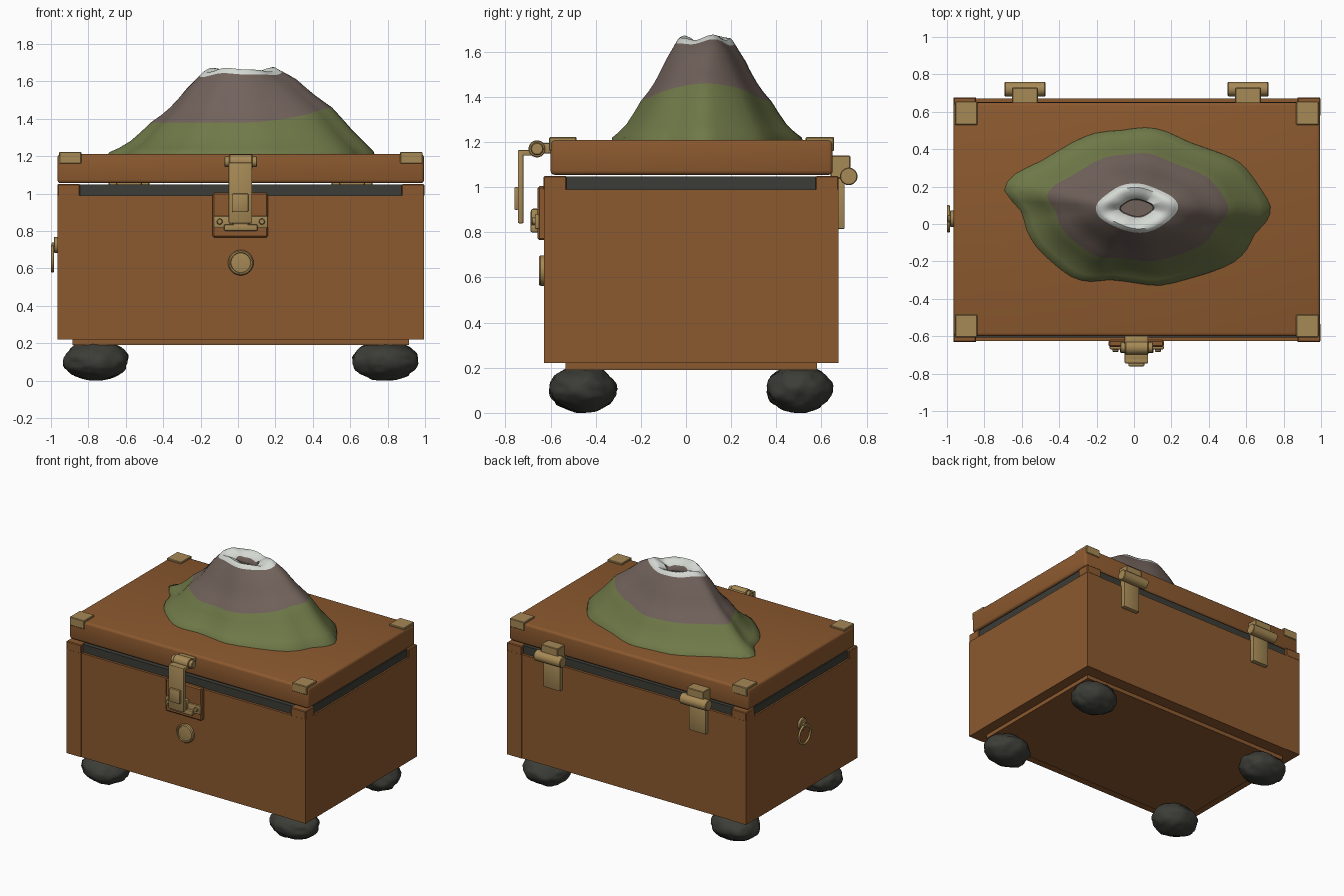
import bpy, bmesh, math
from mathutils import Vector, noise

if "Cube" in bpy.data.objects:
    bpy.data.objects.remove(bpy.data.objects["Cube"])


def material(name, rgb):
    m = bpy.data.materials.new(name)
    m.diffuse_color = (*rgb, 1)
    m.use_nodes = True
    m.node_tree.nodes["Principled BSDF"].inputs["Base Color"].default_value = m.diffuse_color
    return m


WOOD = material("wood_brown", (0.26, 0.10, 0.028))
BRASS = material("brass", (0.38, 0.25, 0.092))
STONE = material("charcoal", (0.045, 0.047, 0.038))
GRASS = material("grass_green", (0.16, 0.19, 0.065))
ROCK = material("rock_grey_brown", (0.165, 0.122, 0.104))
ASH = material("pale_ash", (0.66, 0.69, 0.65))


def finish(name, bm, mats, smooth=None):
    bmesh.ops.recalc_face_normals(bm, faces=bm.faces[:])
    me = bpy.data.meshes.new(name)
    bm.to_mesh(me)
    bm.free()
    for m in mats:
        me.materials.append(m)
    ob = bpy.data.objects.new(name, me)
    bpy.context.collection.objects.link(ob)
    if smooth:
        bpy.ops.object.select_all(action='DESELECT')
        ob.select_set(True)
        bpy.context.view_layer.objects.active = ob
        bpy.ops.object.shade_smooth_by_angle(angle=math.radians(smooth))
    return ob


def box(name, x, y, z, mat, bevel=0.0, segments=2):
    """Box from (min, max) ranges on each axis."""
    bm = bmesh.new()
    bmesh.ops.create_cube(bm, size=1)
    for v in bm.verts:
        v.co = Vector([(r[0] + r[1]) / 2 + c * (r[1] - r[0]) for r, c in zip((x, y, z), v.co)])
    if bevel:
        bmesh.ops.bevel(bm, geom=bm.edges[:], offset=bevel, segments=segments,
                        profile=0.5, affect='EDGES')
    return finish(name, bm, [mat], 35 if bevel else None)


def lathe(name, centre, axis, profile, mat, n=24):
    """Closed round part: (radius, distance) profile spun around an axis."""
    bm = bmesh.new()
    q = Vector((0, 0, 1)).rotation_difference(Vector(axis))
    rings = [[bm.verts.new(Vector(centre) + q @ Vector((r * math.cos(a), r * math.sin(a), d)))
              for a in (2 * math.pi * i / n for i in range(n))] for r, d in profile]
    for lo, hi in zip(rings, rings[1:]):
        for i in range(n):
            bm.faces.new((lo[i], lo[(i + 1) % n], hi[(i + 1) % n], hi[i]))
    bm.faces.new(rings[0])
    bm.faces.new(rings[-1])
    return finish(name, bm, [mat], 35)


def rod(name, centre, axis, r, length, mat):
    h, b = length / 2, min(0.004, r / 4)
    return lathe(name, centre, axis, [(r - b, -h), (r, -h + b), (r, h - b), (r - b, h)], mat)


X0, X1, Y0, Y1, XC = -0.965, 0.995, -0.63, 0.675, 0.015

# Chest body, bottom plate and dark seal under the lid
box("chest_body", (X0, X1), (Y0 + 0.004, Y1 - 0.004), (0.22, 0.99), WOOD)
box("bottom_plate", (-0.885, 0.915), (-0.535, 0.58), (0.19, 0.23), WOOD)
box("seal", (X0 + 0.012, X1 - 0.012), (Y0 + 0.022, Y1 - 0.022), (0.98, 1.048), STONE)

# Corner posts, post caps and brass lid corners
for sx, xr in (("left", (X0, -0.845)), ("right", (0.875, X1))):
    for sy, yr in (("front", (Y0, -0.53)), ("back", (0.575, Y1))):
        box(f"post_{sy}_{sx}", xr, yr, (0.22, 0.99), WOOD)
        box(f"post_cap_{sy}_{sx}", (xr[0] - 0.001, xr[1] + 0.001),
            (yr[0] - 0.001, yr[1] + 0.001), (0.985, 1.05), WOOD, 0.005, 1)
    cx = (-0.957, -0.837) if sx == "left" else (0.867, 0.987)
    box(f"lid_corner_front_{sx}", cx, (-0.606, -0.485), (1.16, 1.222), BRASS, 0.004, 1)
    box(f"lid_corner_back_{sx}", cx, (0.53, 0.656), (1.16, 1.222), BRASS, 0.004, 1)

# Lid
box("lid", (X0, X1), (-0.60, 0.65), (1.055, 1.21), WOOD, 0.018, 3)

# Lumpy stone feet
for k, (fx, fy) in enumerate([(-0.76, -0.457), (0.787, -0.457), (-0.76, 0.503), (0.787, 0.503)]):
    bm = bmesh.new()
    bmesh.ops.create_icosphere(bm, subdivisions=4, radius=1)
    for v in bm.verts:
        d = v.co.normalized()
        s = 0.97 + 0.09 * noise.noise(d * 1.8 + Vector((k * 7.3, 2, 5))) \
            + 0.05 * noise.noise(d * 4.5 + Vector((1, k * 3.1, 9)))
        v.co = Vector((fx + d.x * s * 0.178, fy + d.y * s * 0.15,
                       max(0.0, 0.106 + d.z * s * 0.108)))
    finish(f"stone_foot_{k + 1}", bm, [STONE], 60)

# Volcano: irregular base outline blended ring by ring into the crater
OUTLINE = [(-.70, .18), (-.64, .27), (-.50, .34), (-.34, .435), (-.21, .49), (-.07, .505),
           (.06, .52), (.17, .50), (.30, .44), (.47, .38), (.57, .33), (.63, .265), (.685, .185),
           (.735, .095), (.715, .015), (.65, -.055), (.61, -.135), (.54, -.205), (.43, -.255),
           (.30, -.295), (.14, -.333), (0, -.318), (-.13, -.302), (-.235, -.312), (-.34, -.285),
           (-.45, -.20), (-.53, -.12), (-.58, -.03), (-.61, .07)]
CRATER = Vector((0.015, 0.085))


def refine(pts):
    """Double a closed loop of points with smooth in-between points."""
    p = [Vector(q) for q in pts]
    n, out = len(p), []
    for i in range(n):
        out += [p[i], (9 * (p[i] + p[(i + 1) % n]) - p[i - 1] - p[(i + 2) % n]) / 16]
    return out


SLOPE = [(0, 1.19), (0.02, 1.22), (0.12, 1.243), (0.24, 1.28), (0.35, 1.33), (0.45, 1.38),
         (0.56, 1.42), (0.65, 1.46), (0.74, 1.51), (0.82, 1.56), (0.91, 1.605), (0.97, 1.635), (1, 1.65)]
MOUTH = [(0.9, 0.9, 1.662), (0.75, 0.72, 1.655), (0.45, 0.4, 1.63), (0.42, 0.36, 1.59)]

bm = bmesh.new()
loops = []
base = refine(OUTLINE)


def rim_wave(a):
    return 0.009 * math.sin(3 * a + 0.6) + 0.005 * math.sin(5 * a)


def crater_point(a, fx, fy):
    w = 1 + 0.05 * math.sin(4 * a + 1)
    return CRATER + Vector((0.197 * fx * w * math.cos(a), 0.118 * fy * w * math.sin(a)))


def angle_of(p):
    # Even out the angles so the elongated base maps onto the crater ellipse
    return math.atan2((p.y - 0.09) / 0.43, (p.x - 0.015) / 0.71)


for t, z in SLOPE:
    ring = []
    for p in base:
        a = angle_of(p)
        q = p.lerp(crater_point(a, 1, 1), t)
        lift = 0.32 * t * (1 - t) * max(0, math.cos(a)) ** 2
        ring.append(bm.verts.new((q.x, q.y, z + lift + rim_wave(a) * t ** 4)))
    loops.append(ring)
for fx, fy, z in MOUTH:
    ring = []
    for p in base:
        a = angle_of(p)
        q = crater_point(a, fx, fy)
        ring.append(bm.verts.new((q.x, q.y, z + rim_wave(a))))
    loops.append(ring)
n = len(base)
for k, (lo, hi) in enumerate(zip(loops, loops[1:])):
    for i in range(n):
        f = bm.faces.new((lo[i], lo[(i + 1) % n], hi[(i + 1) % n], hi[i]))
        # grass below, rock above, ash on the rim, rock inside the mouth
        f.material_index = 0 if k < 5 else 1 if k < 11 else 2 if k < 15 else 1
bm.faces.new(loops[0])
bm.faces.new(loops[-1]).material_index = 1
finish("volcano", bm, [GRASS, ROCK, ASH], 60)

# Front latch: backing, catch, loop, hanging strap and pivot
box("latch_backing", (-0.135, 0.16), (-0.657, -0.62), (0.765, 1.005), WOOD, 0.008, 1)
box("catch_plate", (-0.13, 0.16), (-0.67, -0.65), (0.815, 0.88), BRASS, 0.006)
box("catch_loop", (-0.075, 0.105), (-0.69, -0.65), (0.80, 0.835), BRASS, 0.008)
box("catch_block", (-0.03, 0.06), (-0.688, -0.65), (0.82, 0.905), BRASS, 0.012)
for s in (-1, 1):
    rod("catch_screw", (XC + s * 0.113, -0.674, 0.85), (0, 1, 0), 0.016, 0.02, BRASS)
box("latch_strap", (-0.05, 0.075), (-0.745, -0.72), (0.84, 1.165), BRASS, 0.005)
box("latch_arm", (-0.05, 0.075), (-0.735, -0.66), (1.14, 1.165), BRASS, 0.005)
box("latch_pad", (-0.03, 0.055), (-0.761, -0.74), (0.90, 1.0), BRASS, 0.006)
rod("latch_pivot", (XC, -0.66, 1.17), (1, 0, 0), 0.028, 0.175, BRASS)
rod("latch_knuckle", (XC, -0.66, 1.17), (1, 0, 0), 0.038, 0.125, BRASS)
box("latch_mount", (-0.05, 0.075), (-0.65, -0.595), (1.15, 1.195), BRASS, 0.005)

# Round front button
lathe("front_button", (XC, -0.62, 0.63), (0, -1, 0),
      [(0.068, 0), (0.068, 0.024), (0.062, 0.032), (0.055, 0.032), (0.052, 0.026), (0.04, 0.028)],
      BRASS, 32)

# Rear hinges
for s, hx in (("left", -0.583), ("right", 0.61)):
    rod(f"hinge_barrel_{s}", (hx, 0.721, 1.048), (1, 0, 0), 0.039, 0.218, BRASS)
    box(f"hinge_upper_leaf_{s}", (hx - 0.069, hx + 0.069), (0.64, 0.729), (1.04, 1.14), BRASS, 0.004, 1)
    box(f"hinge_lower_leaf_{s}", (hx - 0.069, hx + 0.069), (0.66, 0.703), (0.815, 1.04), BRASS, 0.005)

# Ring pull on the left side
rod("ring_mount", (-0.973, 0.028, 0.725), (1, 0, 0), 0.043, 0.024, BRASS)
rod("ring_eye", (-0.985, 0.028, 0.72), (1, 0, 0), 0.018, 0.026, BRASS)
bm = bmesh.new()
R, r, N, M = 0.066, 0.008, 32, 10
grid = [[bm.verts.new((-0.992 + r * math.sin(b), 0.028 + (R + r * math.cos(b)) * math.cos(a),
                       0.651 + (R + r * math.cos(b)) * math.sin(a)))
         for b in (2 * math.pi * j / M for j in range(M))]
        for a in (2 * math.pi * i / N for i in range(N))]
for i in range(N):
    for j in range(M):
        a, b = grid[i], grid[(i + 1) % N]
        bm.faces.new((a[j], b[j], b[(j + 1) % M], a[(j + 1) % M]))
finish("pull_ring", bm, [BRASS], 60)
